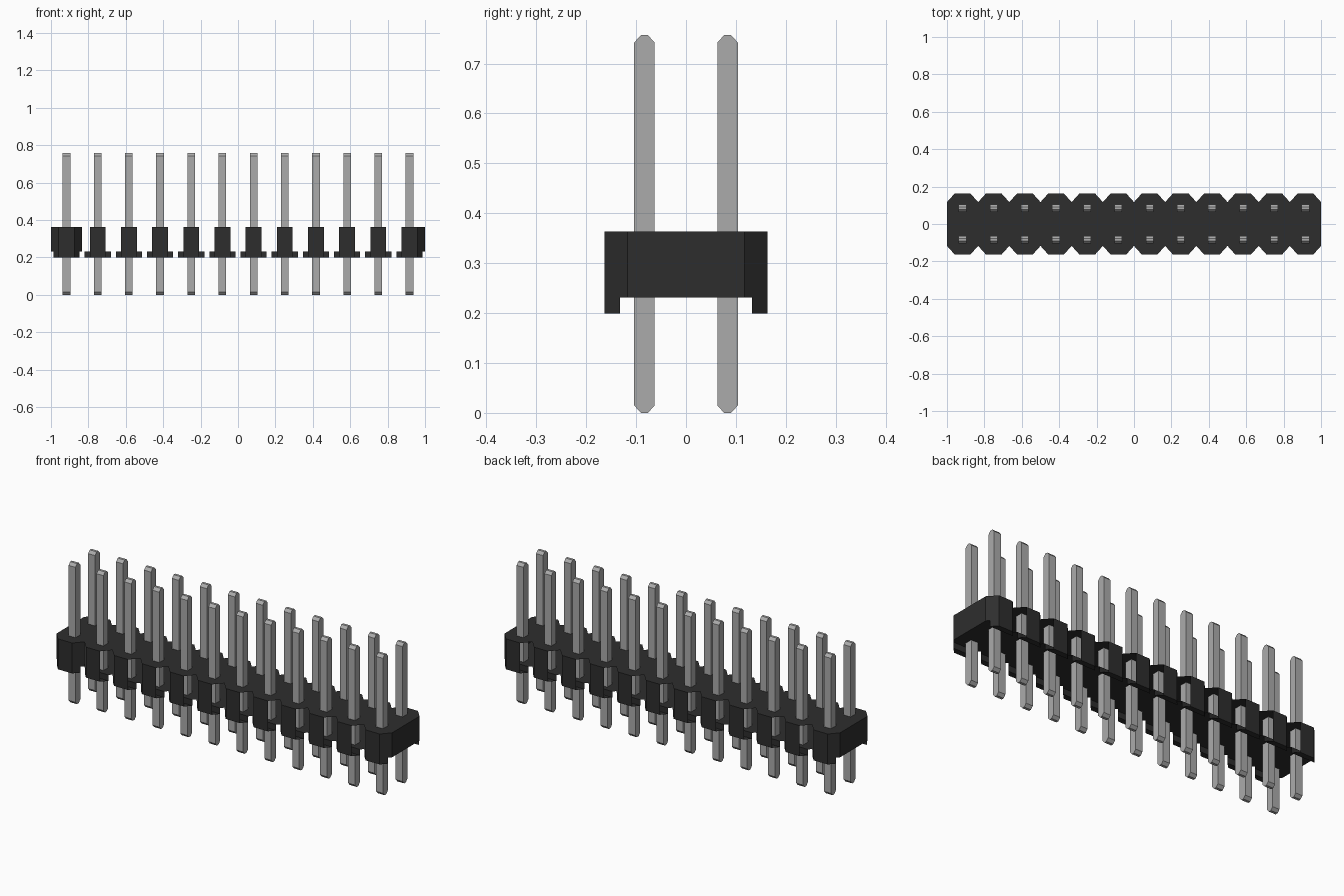
import bpy, bmesh
from mathutils import Vector

if "Cube" in bpy.data.objects:
    bpy.data.objects.remove(bpy.data.objects["Cube"])

COLS, PITCH = 12, 1 / 6
HALF = PITCH / 2
Z_TOP, Z_MID, Z_LOW = 0.363, 0.231, 0.199    # housing top, underside, rail foot
Y_OUT, Y_NOTCH, Y_RAIL = 0.163, 0.117, 0.132
X_FLAT = 0.042                               # half width of the flat front of a column
X_RAIL = HALF - (Y_RAIL - Y_NOTCH) * (HALF - X_FLAT) / (Y_OUT - Y_NOTCH)
PIN_H, PIN_W, TIP_W, TIP_H = 0.757, 0.0205, 0.007, 0.015


def material(name, value):
    m = bpy.data.materials.new(name)
    m.diffuse_color = (value, value, value, 1)
    m.use_nodes = True
    m.node_tree.nodes["Principled BSDF"].inputs["Base Color"].default_value = m.diffuse_color
    return m


def face(bm, points, outward):
    """Add a flat face whose normal follows the outward direction."""
    f = bm.faces.new([bm.verts.new(p) for p in points])
    f.normal_update()
    if f.normal.dot(Vector(outward)) < 0:
        f.normal_flip()


def finish(bm, name, mat):
    bmesh.ops.remove_doubles(bm, verts=bm.verts, dist=0.0005)
    mesh = bpy.data.meshes.new(name)
    bm.to_mesh(mesh)
    bm.free()
    mesh.materials.append(mat)
    ob = bpy.data.objects.new(name, mesh)
    bpy.context.collection.objects.link(ob)


plastic = material("black plastic", 0.027)
metal = material("grey metal", 0.41)
columns = [(i - (COLS - 1) / 2) * PITCH for i in range(COLS)]

# Housing: thin shell with side slots left open between columns
bm = bmesh.new()
for i, cx in enumerate(columns):
    # octagonal top and clipped underside
    for z, xo, yo, n in ((Z_TOP, X_FLAT, Y_OUT, 1), (Z_MID, X_RAIL, Y_RAIL, -1)):
        ring = [(HALF, -Y_NOTCH), (HALF, Y_NOTCH), (xo, yo), (-xo, yo),
                (-HALF, Y_NOTCH), (-HALF, -Y_NOTCH), (-xo, -yo), (xo, -yo)]
        face(bm, [(cx + x, y, z) for x, y in ring], (0, 0, n))
    for s in (-1, 1):
        # flat outer wall, rail foot and inner rail wall
        face(bm, [(cx - X_FLAT, s * Y_OUT, Z_LOW), (cx + X_FLAT, s * Y_OUT, Z_LOW),
                  (cx + X_FLAT, s * Y_OUT, Z_TOP), (cx - X_FLAT, s * Y_OUT, Z_TOP)], (0, s, 0))
        face(bm, [(cx - X_FLAT, s * Y_OUT, Z_LOW), (cx + X_FLAT, s * Y_OUT, Z_LOW),
                  (cx + X_RAIL, s * Y_RAIL, Z_LOW), (cx - X_RAIL, s * Y_RAIL, Z_LOW)], (0, 0, -1))
        face(bm, [(cx - X_RAIL, s * Y_RAIL, Z_LOW), (cx + X_RAIL, s * Y_RAIL, Z_LOW),
                  (cx + X_RAIL, s * Y_RAIL, Z_MID), (cx - X_RAIL, s * Y_RAIL, Z_MID)], (0, -s, 0))
        # chamfered corners at the two ends, plus one beside the first column
        for d in (-1, 1):
            end = (i == 0 and d < 0) or (i == COLS - 1 and d > 0)
            if end or (i == 0 and s < 0):
                prof = [(X_FLAT, Y_OUT, Z_TOP), (X_FLAT, Y_OUT, Z_LOW), (X_RAIL, Y_RAIL, Z_LOW),
                        (X_RAIL, Y_RAIL, Z_MID), (HALF, Y_NOTCH, Z_MID), (HALF, Y_NOTCH, Z_TOP)]
                face(bm, [(cx + d * x, s * y, z) for x, y, z in prof], (d, s, 0))
# end walls
for d in (-1, 1):
    face(bm, [(d, -Y_NOTCH, Z_MID), (d, Y_NOTCH, Z_MID),
              (d, Y_NOTCH, Z_TOP), (d, -Y_NOTCH, Z_TOP)], (d, 0, 0))
finish(bm, "housing", plastic)

# Pins: square bars, tapered at both ends across the short direction only
bm = bmesh.new()
half_profile = [(TIP_W, 0), (PIN_W, TIP_H), (PIN_W, PIN_H - TIP_H), (TIP_W, PIN_H)]
profile = half_profile + [(-y, z) for y, z in reversed(half_profile)]
for cx in columns:
    for cy in (-HALF, HALF):
        f = bm.faces.new([bm.verts.new((cx - PIN_W, cy + y, z)) for y, z in profile])
        new = bmesh.ops.extrude_face_region(bm, geom=[f], use_keep_orig=True)["geom"]
        bmesh.ops.translate(bm, vec=(2 * PIN_W, 0, 0),
                            verts=[v for v in new if isinstance(v, bmesh.types.BMVert)])
bmesh.ops.recalc_face_normals(bm, faces=bm.faces)
finish(bm, "pins", metal)
